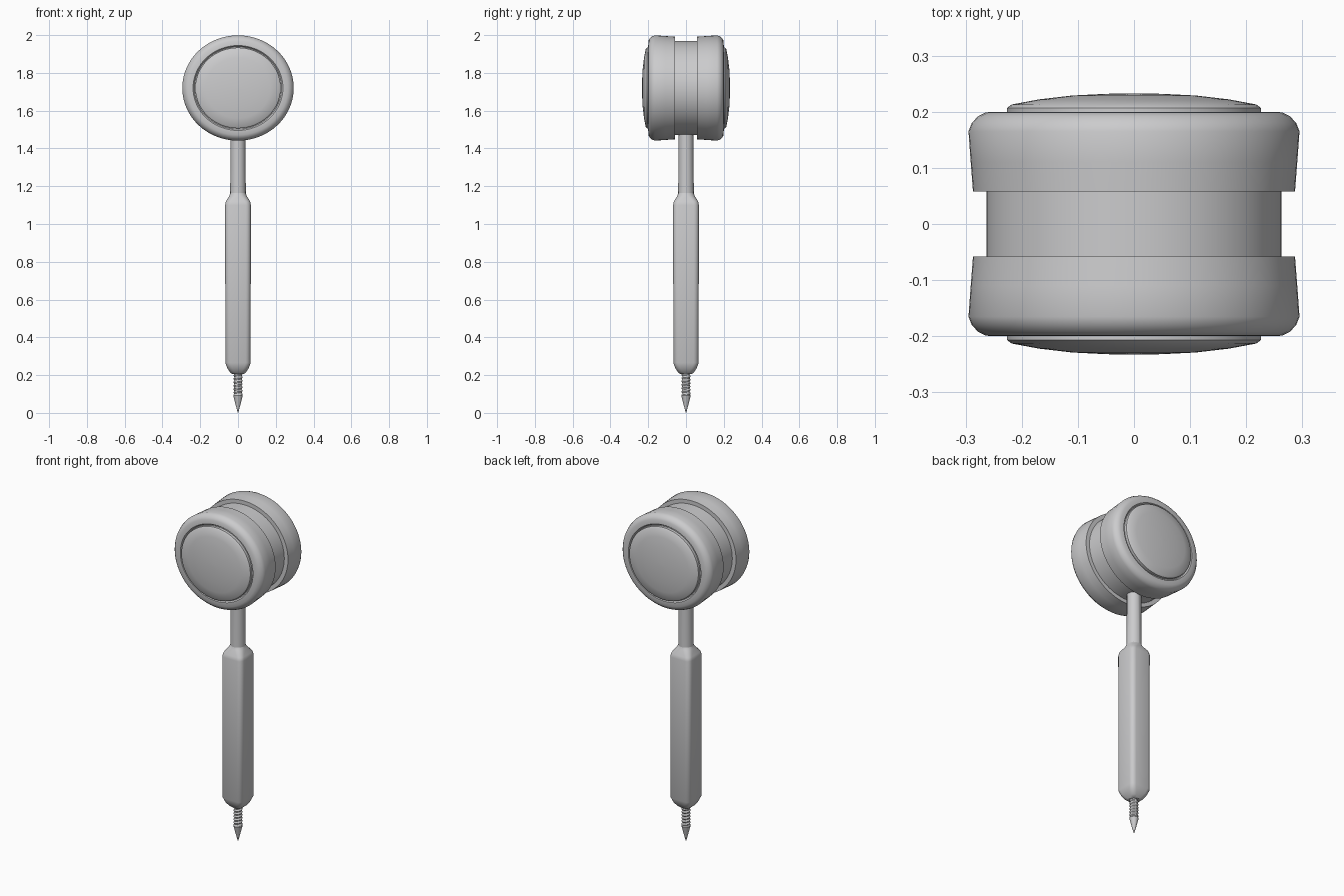
import bpy, bmesh, math
from mathutils import Matrix, Vector

if "Cube" in bpy.data.objects:
    bpy.data.objects.remove(bpy.data.objects["Cube"], do_unlink=True)

grey = bpy.data.materials.new("plain grey")
grey.use_nodes = True
grey.diffuse_color = (0.6, 0.6, 0.61, 1)
grey.node_tree.nodes["Principled BSDF"].inputs["Base Color"].default_value = (0.6, 0.6, 0.61, 1)

HEAD_Z = 1.72
SQUASH = 0.945   # the head is slightly lower than it is wide


def loft(name, rings, angle=35):
    """Skin closed rings of points in order and cap both ends."""
    bm = bmesh.new()
    loops = [[bm.verts.new(p) for p in ring] for ring in rings]
    count = len(loops[0])
    for low, high in zip(loops, loops[1:]):
        for i in range(count):
            j = (i + 1) % count
            bm.faces.new((low[i], low[j], high[j], high[i]))
    bm.faces.new(loops[0])
    bm.faces.new(loops[-1])
    bmesh.ops.remove_doubles(bm, verts=bm.verts, dist=1e-5)
    bmesh.ops.recalc_face_normals(bm, faces=bm.faces)
    mesh = bpy.data.meshes.new(name)
    bm.to_mesh(mesh)
    bm.free()
    mesh.materials.append(grey)
    obj = bpy.data.objects.new(name, mesh)
    bpy.context.collection.objects.link(obj)
    bpy.ops.object.select_all(action="DESELECT")
    obj.select_set(True)
    bpy.context.view_layer.objects.active = obj
    bpy.ops.object.shade_smooth_by_angle(angle=math.radians(angle))
    return obj


def head_ring(radius, y, sides=64):
    turn = [math.tau * i / sides for i in range(sides)]
    return [(radius * math.cos(a), y, HEAD_Z + SQUASH * radius * math.sin(a)) for a in turn]


def rounded_square(z, half, corner, steps=5):
    """Square cross-section with rounded corners; corner == half gives a circle."""
    points = []
    for quarter in range(4):
        spin = Matrix.Rotation(quarter * math.pi / 2, 3, "Z")
        for s in range(steps):
            a = (s + 0.02) / (steps - 0.96) * math.pi / 2
            core = half - corner
            points.append(spin @ Vector((core + corner * math.cos(a),
                                         core + corner * math.sin(a), z)))
    return points


# Head: central band, then a rim and a domed striking face on each side
loft("head_band", [head_ring(0.263, y) for y in (-0.1, 0.1)])

rim = [(0.1, 0.058), (0.287, 0.058), (0.291, 0.11), (0.295, 0.165), (0.289, 0.18),
       (0.278, 0.192), (0.264, 0.199), (0.238, 0.2), (0.231, 0.191), (0.1, 0.191)]
face = [(0.226, 0.185), (0.226, 0.207), (0.218, 0.213), (0.17, 0.222),
        (0.11, 0.229), (0.05, 0.232), (0.01, 0.233)]
for side, sign in (("front", -1), ("back", 1)):
    loft(side + "_rim", [head_ring(r, sign * y) for r, y in rim])
    loft(side + "_face", [head_ring(r, sign * y) for r, y in face])

# Grip: rounded square bar that narrows at both ends
grip = [(0.205, 0.03, 0.02), (0.215, 0.042, 0.024), (0.235, 0.056, 0.027),
        (0.265, 0.067, 0.027), (1.1, 0.068, 0.027), (1.12, 0.064, 0.028),
        (1.15, 0.045, 0.035), (1.165, 0.041, 0.041)]
loft("grip", [rounded_square(*section) for section in grip])

# Neck: round shaft running up into the head
loft("neck", [rounded_square(z, r, r) for z, r in ((1.14, 0.042), (1.3, 0.04), (1.55, 0.039))])


# Screw: helical thread
def thread_ring(z, sides=24, pitch=0.018):
    points = []
    for i in range(sides):
        phase = (z / pitch - i / sides) % 1
        radius = 0.019 + 0.006 * (1 - abs(2 * phase - 1))
        a = math.tau * i / sides
        points.append((radius * math.cos(a), radius * math.sin(a), z))
    return points


loft("screw_thread", [thread_ring(0.095 + 0.003 * i) for i in range(41)])

# Pointed tip under the thread
loft("screw_tip", [rounded_square(z, r, r)
                   for z, r in ((0, 0.001), (0.04, 0.012), (0.092, 0.025), (0.102, 0.021))])
